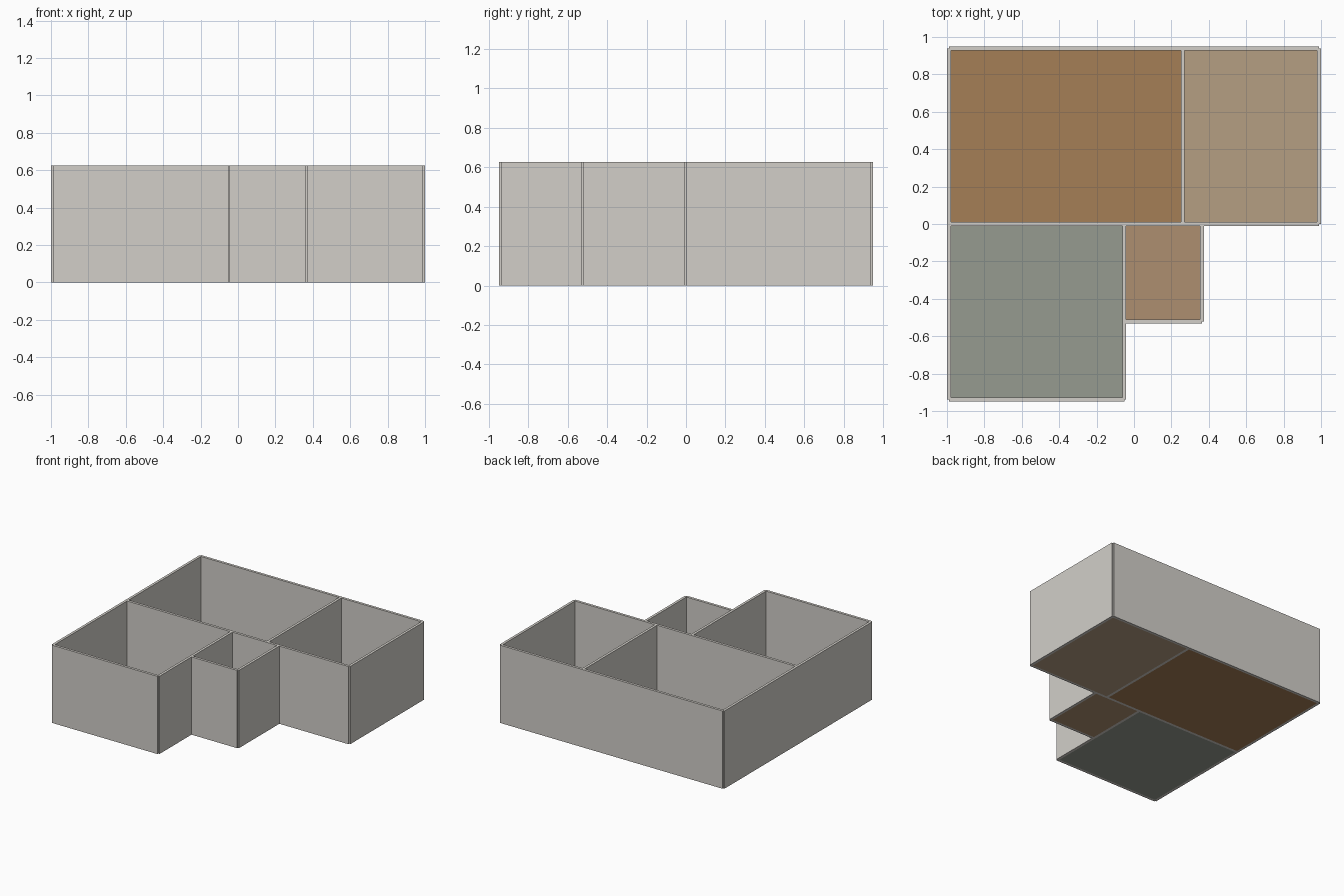
import bpy

if "Cube" in bpy.data.objects:
    bpy.data.objects.remove(bpy.data.objects["Cube"])

S = 2 / 9.6       # plan metres to model units
T = 0.1           # wall thickness
H = 3.0           # wall height
FLOOR = 0.02      # floor slab thickness


def material(name, rgb):
    m = bpy.data.materials.new(name)
    m.diffuse_color = (*rgb, 1)
    m.use_nodes = True
    m.node_tree.nodes["Principled BSDF"].inputs["Base Color"].default_value = m.diffuse_color
    return m


def box(name, x0, x1, y0, y1, height, mat):
    """Box standing on z = 0, given by its plan rectangle in metres."""
    bpy.ops.mesh.primitive_cube_add(
        size=1, location=((x0 + x1) / 2 * S, (y0 + y1) / 2 * S, height / 2 * S))
    ob = bpy.context.object
    ob.name = name
    ob.scale = ((x1 - x0) * S, (y1 - y0) * S, height * S)
    bpy.ops.object.transform_apply(location=False, rotation=False, scale=True)
    ob.data.materials.append(mat)
    return ob


def wall(name, xa, ya, xb, yb):
    """Wall centred on a plan line; ends are cut square at the line ends."""
    h = T / 2
    if ya == yb:
        box(name, xa, xb, ya - h, ya + h, H, plaster)
    else:
        box(name, xa - h, xa + h, ya, yb, H, plaster)


plaster = material("plaster", (0.645, 0.624, 0.584))

# Walls: centre lines of the plan
wall("back_wall", -4.75, 4.5, 4.75, 4.5)
wall("middle_wall", -4.75, 0, 4.75, 0)
wall("left_wall", -4.75, -4.5, -4.75, 4.5)
wall("right_wall", 4.75, 0, 4.75, 4.5)
wall("back_partition", 1.25, 0, 1.25, 4.5)
wall("front_room_right_wall", -0.25, -4.5, -0.25, 0)
wall("front_room_front_wall", -4.75, -4.5, -0.25, -4.5)
wall("small_room_right_wall", 1.75, -2.5, 1.75, 0)
wall("small_room_front_wall", -0.25, -2.5, 1.75, -2.5)

# Floors: thin slabs fitted between the wall faces
rooms = {
    "large_room_floor": (-4.75, 1.25, 0, 4.5, (0.376, 0.209, 0.093)),
    "back_right_room_floor": (1.25, 4.75, 0, 4.5, (0.462, 0.342, 0.223)),
    "front_room_floor": (-4.75, -0.25, -4.5, 0, (0.305, 0.328, 0.279)),
    "small_room_floor": (-0.25, 1.75, -2.5, 0, (0.418, 0.275, 0.162)),
}
for name, (x0, x1, y0, y1, rgb) in rooms.items():
    h = T / 2
    box(name, x0 + h, x1 - h, y0 + h, y1 - h, FLOOR, material(name, rgb))
